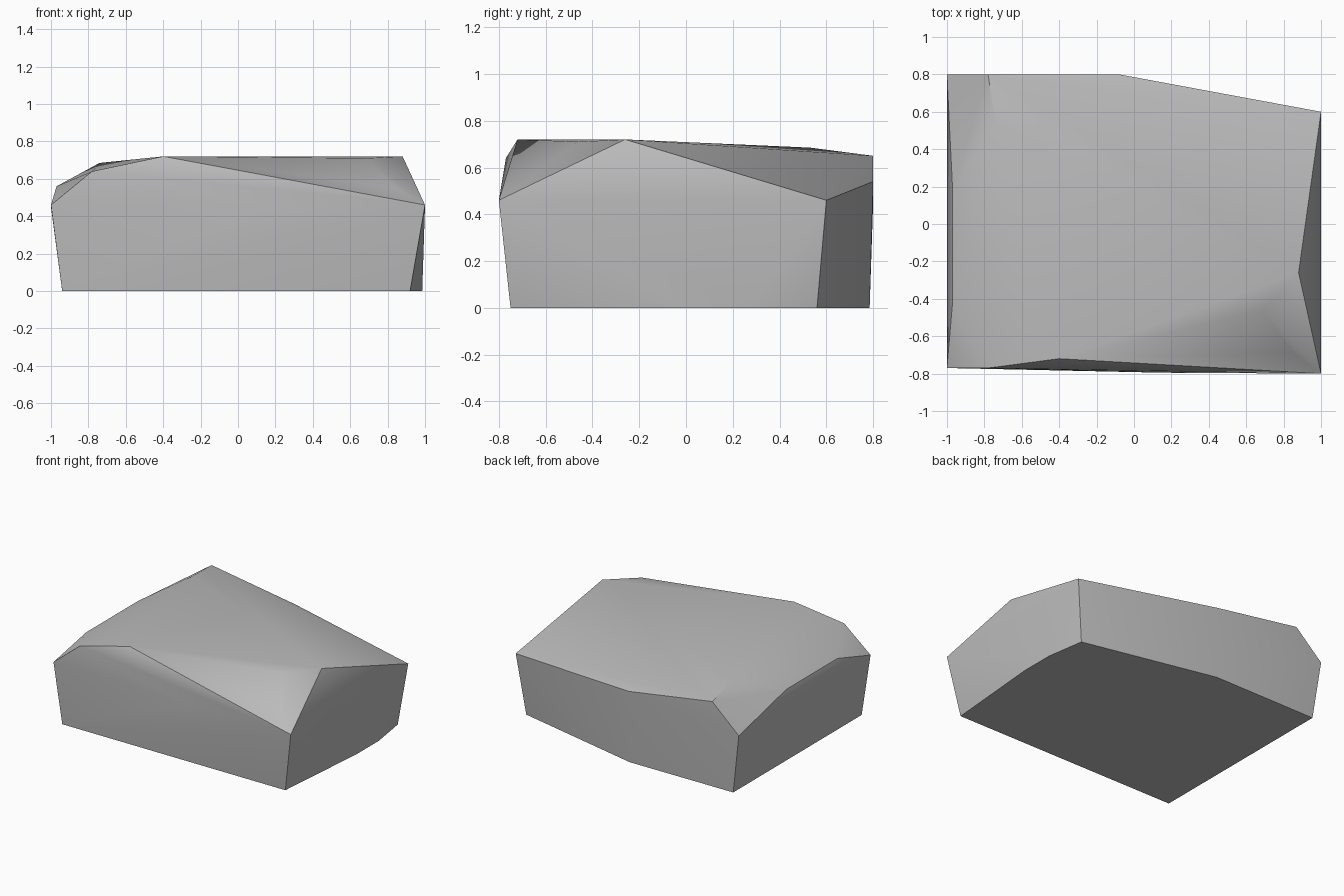
import bpy
import bmesh
import math

# Remove the default object
default_object = bpy.data.objects.get("Cube")
if default_object:
    bpy.data.objects.remove(default_object, do_unlink=True)


def make_material(name, colour):
    material = bpy.data.materials.new(name)
    material.use_nodes = True
    material.diffuse_color = colour
    shader = material.node_tree.nodes["Principled BSDF"]
    shader.inputs["Base Color"].default_value = colour
    shader.inputs["Roughness"].default_value = 0.8
    return material


def make_hull(name, corners, material):
    """Wrap a closed, chipped stone surface around its corner points."""
    mesh = bpy.data.meshes.new(name)
    bm = bmesh.new()
    for corner in corners:
        bm.verts.new(corner)
    bmesh.ops.convex_hull(bm, input=bm.verts[:])
    loose = [vert for vert in bm.verts if not vert.link_faces]
    bmesh.ops.delete(bm, geom=loose, context="VERTS")
    bmesh.ops.recalc_face_normals(bm, faces=bm.faces[:])
    bm.to_mesh(mesh)
    bm.free()
    mesh.materials.append(material)
    stone = bpy.data.objects.new(name, mesh)
    bpy.context.collection.objects.link(stone)
    return stone


# Flat footprint on the ground
footprint = [(-.94, -.75), (.92, -.75), (.985, .01), (.985, .27),
             (.94, .56), (-.08, .785), (-.94, .78)]
base = [(x, y, 0) for x, y in footprint]

# Widest ring, where the sides meet the upper slopes
rim = [(-1, -.77, .46), (.15, -.795, .46), (1, -.8, .46),
       (1, .6, .46), (-.08, .8, .54), (-1, .8, .45)]

# Chipped shoulders between the rim and the top
shoulders = [(-.97, -.42, .56), (-.97, .19, .56), (-.78, -.77, .64),
             (-.78, .8, .65), (.85, -.69, .55)]

# Gently sloping crown
crown = [(-.4, -.72, .72), (.88, -.26, .72), (.69, -.46, .71),
         (-.74, .53, .685)]

stone_grey = make_material("stone grey", (0.5, 0.5, 0.5, 1))
boulder = make_hull("boulder", base + rim + shoulders + crown, stone_grey)

# Soft shading on shallow facets, crisp chipped edges
bpy.ops.object.select_all(action="DESELECT")
boulder.select_set(True)
bpy.context.view_layer.objects.active = boulder
bpy.ops.object.shade_smooth_by_angle(angle=math.radians(30))
